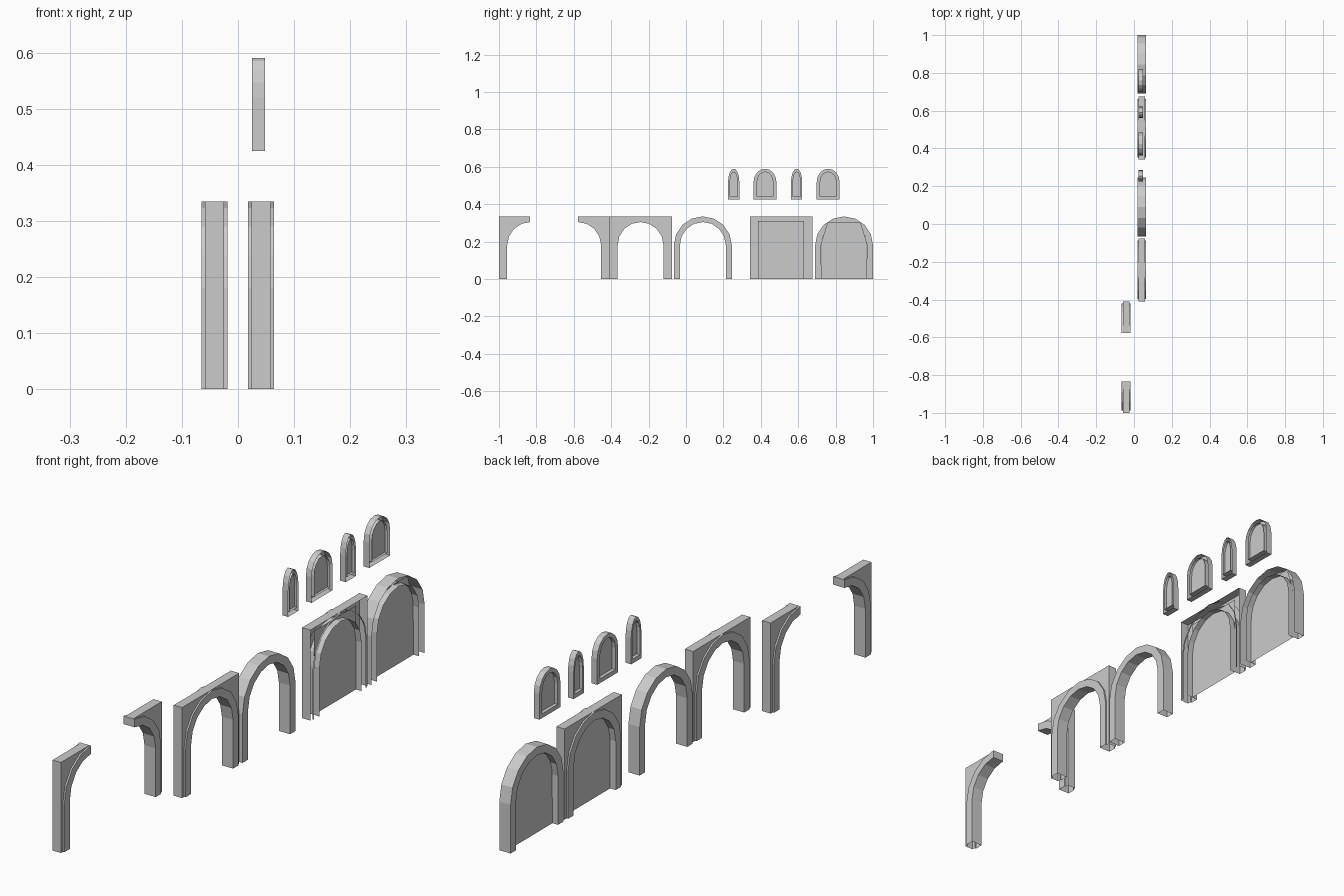
import bpy, bmesh, math

if "Cube" in bpy.data.objects:
    bpy.data.objects.remove(bpy.data.objects["Cube"])


def arch_line(hw, spring, rise, base=0.0, n=8):
    """Open outline: foot, half-round arc, foot (y, z)."""
    arc = [(-hw * math.cos(math.pi * i / n), spring + rise * math.sin(math.pi * i / n))
           for i in range(n + 1)]
    return [(-hw, base)] + arc + [(hw, base)]


def finish(name, bm):
    bmesh.ops.remove_doubles(bm, verts=bm.verts, dist=1e-5)
    bmesh.ops.dissolve_degenerate(bm, edges=bm.edges, dist=1e-5)
    bmesh.ops.recalc_face_normals(bm, faces=bm.faces)
    me = bpy.data.meshes.new(name)
    bm.to_mesh(me)
    bm.free()
    ob = bpy.data.objects.new(name, me)
    bpy.context.collection.objects.link(ob)
    return ob


def loft(name, cy, section, skip=(), span=None, cyclic=False, cap=None):
    """Skin a closed cross-section made of (outline, x) pairs along the outlines."""
    bm = bmesh.new()
    a, b = span or (0, len(section[0][0]))
    rows = [[bm.verts.new((x, cy + y, z)) for y, z in line[a:b]] for line, x in section]
    n = b - a
    for s in range(len(rows)):
        if s in skip:
            continue
        r, q = rows[s], rows[(s + 1) % len(rows)]
        for k in range(n if cyclic else n - 1):
            m = (k + 1) % n
            bm.faces.new((r[k], r[m], q[m], q[k]))
    if cap is not None:
        bm.faces.new([r[cap] for r in rows])
    return finish(name, bm)


def panel(name, cy, x, pts):
    bm = bmesh.new()
    f = bm.faces.new([bm.verts.new((x, cy + y, z)) for y, z in pts])
    ob_normal_flip = f.normal
    f.normal_update()
    if f.normal.x > 0:
        f.normal_flip()
    me = bpy.data.meshes.new(name)
    bm.to_mesh(me)
    bm.free()
    bpy.context.collection.objects.link(bpy.data.objects.new(name, me))


# Shared outlines
TOP, W = 0.335, 0.167
inner = arch_line(0.123, 0.18, 0.125)
outer = arch_line(0.155, 0.18, 0.155)
square = [(-W, 0), (-W, 0.18), (-W, 0.25), (-W, TOP), (-0.06, TOP), (0, TOP),
          (0.06, TOP), (W, TOP), (W, 0.25), (W, 0.18), (W, 0)]


def block_section(x):
    """Thick arch band set in a thinner square plate, centred at x."""
    t, p = 0.023, 0.017
    return [(inner, x + t), (inner, x - t), (outer, x - t), (outer, x - p),
            (square, x - p), (square, x + p), (outer, x + p), (outer, x + t)]


def round_section(x):
    t = 0.023
    return [(inner, x + t), (inner, x - t), (outer, x - t), (outer, x + t)]


# Half arches
X = 0.041
loft("half_arch_left", -0.833, block_section(-X - 0.001), span=(0, 6), cap=5)
loft("half_arch_right", -0.577, block_section(-X - 0.001), span=(5, 11), cap=0)

# Open arches
loft("square_arch", -0.243, block_section(X), )
loft("round_arch", 0.09, round_section(X))

# Blind arches, open at the back, with a panel
loft("blind_square_arch", 0.508, block_section(X), skip=(5, 7))
panel("blind_square_panel", 0.508, X, [(-0.123, 0), (0.123, 0), (0.123, 0.31), (-0.123, 0.31)])
loft("blind_round_arch", 0.845, round_section(X), skip=(3,))
panel("blind_round_panel", 0.845, X,
      [(-0.123, 0), (0.123, 0), (0.12, 0.2), (0.088, 0.305), (-0.088, 0.305), (-0.12, 0.2)])

# Windows: framed niches with a sill, narrow and wide
for i, (cy, hw) in enumerate([(0.255, 0.03), (0.4225, 0.061), (0.5915, 0.03), (0.76, 0.061)]):
    frame = arch_line(hw, 0.52, 0.07, 0.425)
    hole = arch_line(hw * 0.74, 0.52, 0.055, 0.441)
    x0, x1 = 0.025, 0.048
    loft(f"window_frame_{i + 1}", cy, [(hole, x1), (hole, x0), (frame, x0), (frame, x1)],
         skip=(3,), cyclic=True)
    panel(f"window_panel_{i + 1}", cy, 0.038, hole)
